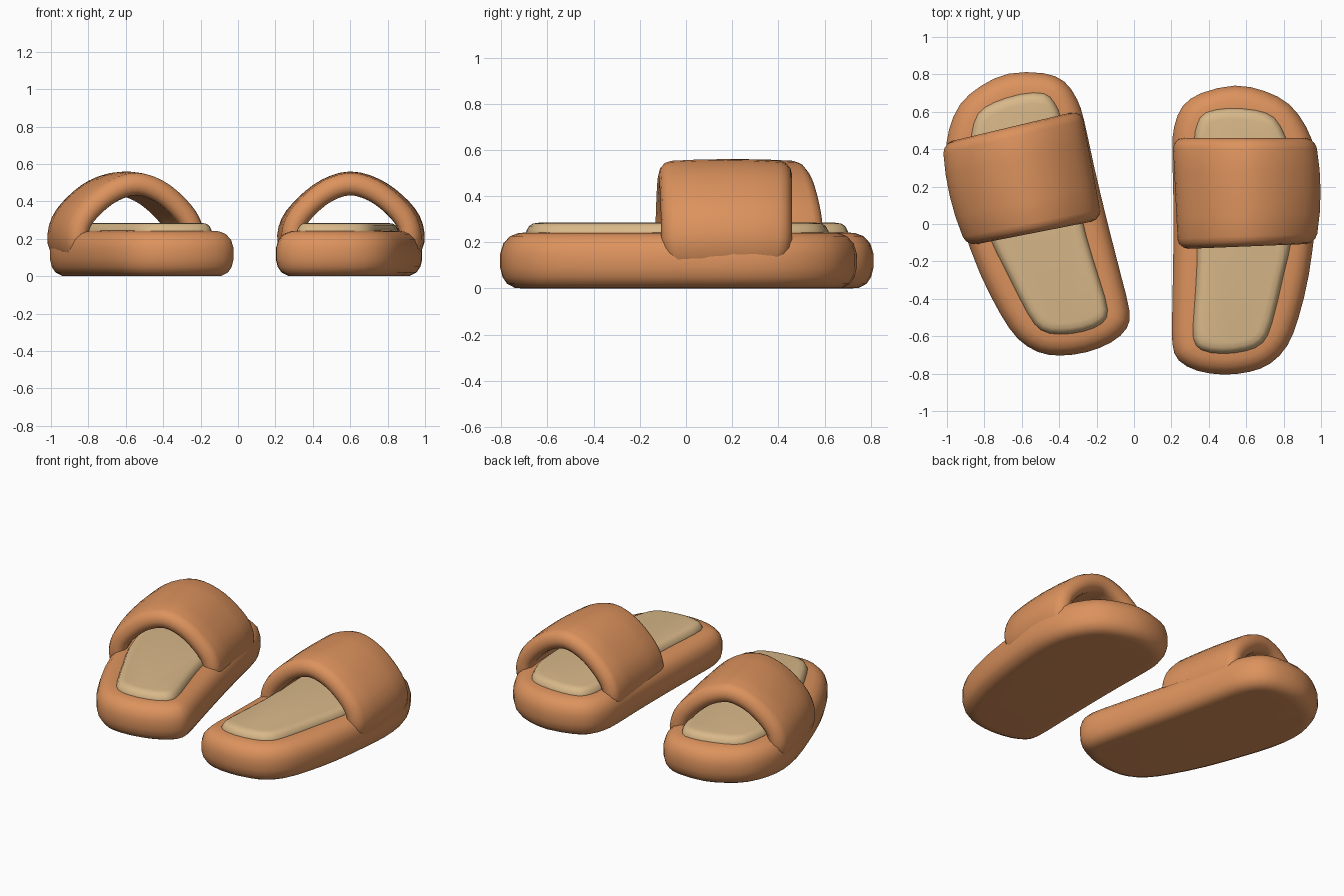
import bpy, bmesh, math
from mathutils import Vector, Matrix

if "Cube" in bpy.data.objects:
    bpy.data.objects.remove(bpy.data.objects["Cube"])


def material(name, rgb):
    m = bpy.data.materials.new(name)
    m.diffuse_color = (*rgb, 1)
    m.use_nodes = True
    m.node_tree.nodes["Principled BSDF"].inputs["Base Color"].default_value = m.diffuse_color
    return m


ORANGE = material("tan orange rubber", (0.72, 0.29, 0.11))
BEIGE = material("beige footbed", (0.69, 0.48, 0.25))


def spline(pts, closed, sub):
    """Catmull-Rom curve through 2D points."""
    p = [Vector(q) for q in pts]
    n = len(p)
    out = []
    for i in range(n if closed else n - 1):
        if closed:
            a, b, c, d = (p[(i + k) % n] for k in (-1, 0, 1, 2))
        else:
            a, b, c, d = (p[min(max(i + k, 0), n - 1)] for k in (-1, 0, 1, 2))
        for s in range(sub):
            t = s / sub
            out.append(0.5 * (2 * b + (c - a) * t + (2 * a - 5 * b + 4 * c - d) * t * t
                              + (3 * b - a - 3 * c + d) * t ** 3))
    if not closed:
        out.append(p[-1])
    return out


def finish(name, rings, mat, matrix):
    """Skin closed rings together, cap both ends, place in the scene."""
    bm = bmesh.new()
    vr = [[bm.verts.new(matrix @ Vector(co)) for co in ring] for ring in rings]
    for r0, r1 in zip(vr, vr[1:]):
        n = len(r0)
        for i in range(n):
            j = (i + 1) % n
            bm.faces.new((r0[i], r0[j], r1[j], r1[i]))
    bm.faces.new(vr[0][::-1])
    bm.faces.new(vr[-1])
    bmesh.ops.recalc_face_normals(bm, faces=bm.faces[:])
    me = bpy.data.meshes.new(name)
    bm.to_mesh(me)
    bm.free()
    me.materials.append(mat)
    ob = bpy.data.objects.new(name, me)
    bpy.context.collection.objects.link(ob)
    bpy.ops.object.select_all(action='DESELECT')
    ob.select_set(True)
    bpy.context.view_layer.objects.active = ob
    bpy.ops.object.shade_smooth_by_angle(angle=math.radians(50))


def pad(name, outline, profile, mat, matrix):
    """Stack inset copies of an outline; profile = (inset, z) pairs."""
    pts = spline(outline, True, 2)
    n = len(pts)
    inward = []
    for i in range(n):
        t = (pts[(i + 1) % n] - pts[i - 1]).normalized()
        inward.append(Vector((-t.y, t.x)))
    rings = [[(p.x + w.x * d, p.y + w.y * d, z) for p, w in zip(pts, inward)]
             for d, z in profile]
    finish(name, rings, mat, matrix)


SOLE = [(.48, -.805), (.62, -.79), (.73, -.745), (.82, -.65), (.88, -.5), (.935, -.27),
        (.97, 0), (.985, .2), (.97, .38), (.92, .52), (.83, .64), (.70, .71), (.54, .74),
        (.36, .70), (.26, .63), (.215, .52), (.205, .4), (.21, .15), (.21, -.15),
        (.205, -.45), (.205, -.64), (.24, -.73), (.34, -.785)]
SOLE_PROFILE = [(.10, 0), (.065, .002), (.03, .02), (.01, .05), (0, .09), (0, .15),
                (.014, .195), (.043, .226), (.08, .24), (.125, .243)]
FOOTBED = [(.47, -.695), (.60, -.68), (.69, -.635), (.74, -.53), (.80, -.28), (.845, -.08),
           (.86, .15), (.845, .35), (.81, .47), (.75, .57), (.65, .61), (.5, .62), (.38, .595),
           (.335, .53), (.32, .42), (.33, .1), (.335, -.2), (.32, -.45), (.315, -.61),
           (.36, -.675)]
FOOTBED_PROFILE = [(.02, .2), (0, .235), (.004, .25), (.015, .27), (.032, .281), (.06, .285)]

# strap centre line seen from the front (x, z)
ARCH = [(.31, .10), (.268, .19), (.285, .29), (.36, .382), (.47, .463), (.6, .50),
        (.73, .465), (.84, .388), (.918, .295), (.937, .19), (.89, .09)]


def strap(name, matrix):
    """Sweep a rounded slab section along the arch."""
    path = spline(ARCH, False, 3)
    half, r = .06, .055
    rings = []
    for i, p in enumerate(path):
        t = (path[min(i + 1, len(path) - 1)] - path[max(i - 1, 0)]).normalized()
        nrm = Vector((-t.y, t.x))
        # narrow towards the buried ends
        e = min(i, len(path) - 1 - i)
        shrink = (.07, .04, .018, .006)[e] if e < 4 else 0
        back = -.135 + .03 * (p.x - .2) / .8 + shrink
        front = .46 - shrink
        section = []
        for cy, sy, angles in ((front - r, 1, range(90, -91, -30)),
                               (back + r, -1, range(-90, 91, 30))):
            for a in angles:
                a = math.radians(a)
                section.append((cy + sy * r * math.cos(a), half * math.sin(a)))
            if sy == 1:
                section += [(front + (back - front) * k, -half) for k in (.3, .5, .7)]
            else:
                section += [(back + (front - back) * k, half) for k in (.3, .5, .7)]
        ring = []
        for y, h in section:
            x, z = p.x + nrm.x * h, p.y + nrm.y * h
            u = x - .6
            # follow the curved sides of the sole
            s = 1 - .08 * ((y - .17) / .3) ** 2 if u > 0 else 1 - .07 * (.45 - y) / .58
            z -= .012 * ((y - .17) / .3) ** 2
            ring.append((.6 + u * s, y, z))
        rings.append(ring)
    finish(name, rings, ORANGE, matrix)


# right shoe as drawn; left shoe mirrored and turned outwards
PLACES = {
    "right": Matrix.Identity(4),
    "left": Matrix.Translation((.026, .209, 0)) @ Matrix.Rotation(math.radians(13.4), 4, 'Z')
            @ Matrix.Scale(-1, 4, (1, 0, 0)),
}
for side, mtx in PLACES.items():
    pad(side + "_sole", SOLE, SOLE_PROFILE, ORANGE, mtx)
    pad(side + "_footbed", FOOTBED, FOOTBED_PROFILE, BEIGE, mtx)
    strap(side + "_strap", mtx)
